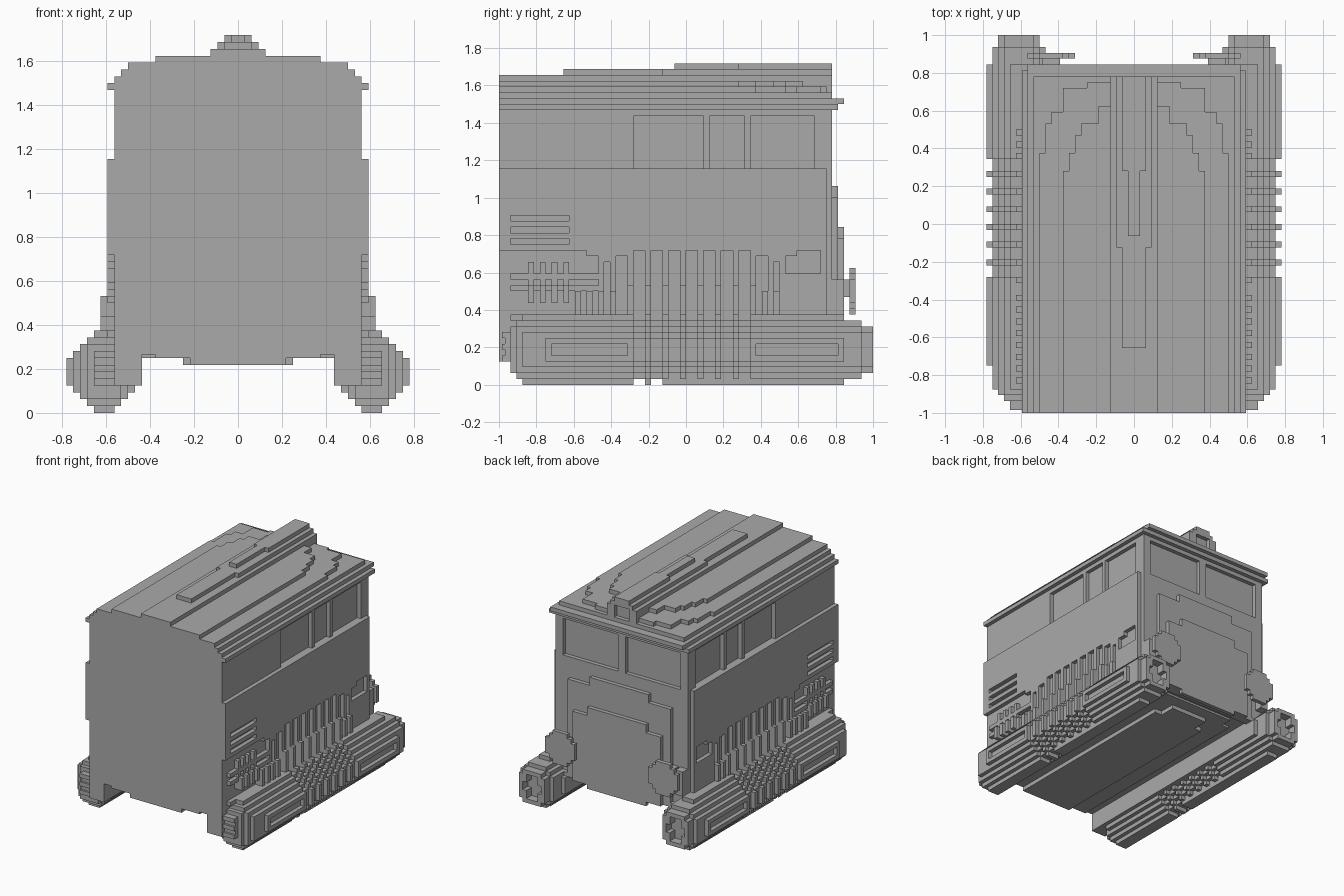
import bpy, bmesh

cube = bpy.data.objects.get("Cube")
if cube:
    bpy.data.objects.remove(cube, do_unlink=True)

U = 1 / 32  # one block unit

grey = bpy.data.materials.new("plain_grey")
grey.use_nodes = True
grey.diffuse_color = (0.4, 0.4, 0.4, 1)
grey.node_tree.nodes["Principled BSDF"].inputs["Base Color"].default_value = (0.4, 0.4, 0.4, 1)


class Part:
    """A named mesh gathered from boxes and extruded outlines, in block units."""

    def __init__(self, name):
        self.name, self.bm = name, bmesh.new()

    def prism(self, axis, outline, a, b):
        place = {"x": lambda p, d: (d, p[0], p[1]),
                 "y": lambda p, d: (p[0], d, p[1]),
                 "z": lambda p, d: (p[0], p[1], d)}[axis]
        lo, hi = ([self.bm.verts.new([U * c for c in place(p, d)]) for p in outline]
                  for d in (a, b))
        n = len(outline)
        self.bm.faces.new(lo)
        self.bm.faces.new(hi[::-1])
        for i in range(n):
            j = (i + 1) % n
            self.bm.faces.new((lo[i], hi[i], hi[j], lo[j]))
        return self

    def box(self, x0, x1, y0, y1, z0, z1):
        return self.prism("z", [(x0, y0), (x1, y0), (x1, y1), (x0, y1)], z0, z1)

    def done(self, mirror=False):
        bmesh.ops.recalc_face_normals(self.bm, faces=self.bm.faces)
        mesh = bpy.data.meshes.new(self.name)
        self.bm.to_mesh(mesh)
        self.bm.free()
        mesh.materials.append(grey)
        ob = bpy.data.objects.new(self.name, mesh)
        bpy.context.collection.objects.link(ob)
        if mirror:
            ob.modifiers.new("Mirror", "MIRROR")


def stepped(rows, centre=0):
    """Symmetric stepped outline from rows of (half width, start, end)."""
    right = [p for w, a, b in rows for p in ((w, a), (w, b))]
    return [(centre + w, t) for w, t in right] + [(centre - w, t) for w, t in right[::-1]]


# Main body with a stepped underside
body = Part("body")
body.prism("y", stepped([(14, 8.5, 9), (18, 9, 37), (17, 37, 47)]), -32, 24)
body.prism("z", stepped([(12, -32, 20), (10, 20, 23)]), 8, 9)
body.prism("z", stepped([(7, -32, 16), (5, 16, 20)]), 7, 8)
body.done()

skirt = Part("lower_skirt")
skirt.box(14, 18, -32, 26, 4, 9).done(mirror=True)

# Cab sides: window band with pillars
band = Part("side_window_frame")
band.box(17, 18, -32, -9, 37, 47)
for y, w in ((3, 1), (10, 1), (22, 3)):
    band.box(17, 18, y, y + w, 37, 47)
band.box(17, 18, -9, 24, 46, 47)
band.done(mirror=True)

# Side wall plate, its lower edge stepping around vents and fins
edge = [(-32, 23), (-31, 30), (-19, 23), (-17, 22), (-15, 21), (-12, 22),
        (-10, 23), (12, 22), (14, 21), (17, 22), (19, 23), (24, 23)]
outline = [(24, 37), (-32, 37), edge[0]]
for (_, z), (y, z_next) in zip(edge, edge[1:]):
    outline += [(y, z)] + ([(y, z_next)] if z != z_next else [])
Part("side_wall").prism("x", outline, 18, 19).done(mirror=True)

# Louvred vent with its frame
vent = Part("side_vent")
vent.box(18, 19, -31, -30, 23, 30).box(18, 19, -20, -19, 23, 30)
vent.box(18, 19, -31, -19, 29, 30)
for z in (23, 25, 27):
    vent.box(18, 19, -30, -20, z, z + 1)
vent.done(mirror=True)

# Pipes crossed by short upright bars
pipes = Part("side_pipes")
for z in (16, 18):
    pipes.box(18, 19, -30, -15, z, z + 1)
for y in (-27, -25, -23, -21):
    pipes.box(18, 20, y, y + 1, 14, 17).box(18, 19, y, y + 1, 17, 21)
pipes.box(18, 19, -30, -15, 11, 12)
pipes.done(mirror=True)

# Tall fins along the middle of each side
fins = Part("side_fins")
for k in range(8):
    y = -10 + 3 * k
    fins.box(18, 19, y, y + 1, 11, 23).box(19, 20, y, y + 1, 11, 17)
for y in (-19, -17, -15, -13, 13, 15):
    fins.box(18, 20, y, y + 1, 11, 16)
for y in (-15, -13, 14, 16):
    fins.box(18, 19, y, y + 1, 12, 21)
fins.done(mirror=True)

rear_box = Part("side_rear_panel")
rear_box.box(18, 19, 17, 23, 12, 19).box(18, 19, 23, 24, 12, 23).done(mirror=True)

# Rounded side tanks with step-down ends
CX, CZ = 19.5, 6


def tank_rows(max_w, cut=0, shrink=0):
    rows = []
    for z in range(cut, 12 - cut):
        w = min(min(z, 11 - z) + 1.5, 5.5) - shrink
        rows.append((min(w, max_w), z, z + 1))
    return stepped(rows, CX)


tank = Part("side_tank")
for max_w, cut, shrink, y0, y1 in (
        (1.5, 4, 0, -31, -30), (2.5, 2, 0, -30, -29), (3.5, 1, 0, -29, -28),
        (4.5, 0, 0, -28, -9), (4.5, 1, 1, -9, 11),
        (4.5, 0, 0, 11, 27), (4.5, 1, 0, 27, 30)):
    tank.prism("y", tank_rows(max_w, cut, shrink), y0, y1)
tank.box(14, 15, -24, 27, 4, 8)
tank.box(18, 21, -4, 11, 0, 1)
# Framed recesses on the outer face
for y0, y1 in ((-24, -9), (11, 27)):
    tank.box(24, 25, y0, y1, 4, 5).box(24, 25, y0, y1, 7, 8)
    tank.box(24, 25, y0, y0 + 1, 5, 7).box(24, 25, y1 - 1, y1, 5, 7)
tank.done(mirror=True)

ribs = Part("tank_ribs")
for k in range(6):
    ribs.prism("y", tank_rows(5.5), 3 * k - 7, 3 * k - 6)
ribs.done(mirror=True)

# Toothed ring on the rear end, small slats on the front end
ring = Part("tank_rear_ring")
for i in range(-4, 5):
    for k in range(-4, 4):
        r = (i * i + (k + 0.5) ** 2) ** 0.5
        if 2.8 < r < 4.3 and abs(i) < 4 or (abs(i) == 2 and k in (-2, 1)):
            ring.box(CX + i - 0.5, CX + i + 0.5, 30, 32, CZ + k, CZ + k + 1)
ring.done(mirror=True)

slats = Part("tank_front_slats")
for z in (4, 6, 8):
    slats.box(18, 21, -31.5, -30, z, z + 1)
slats.done(mirror=True)

# Rear wall: window frame and layered panels
rear = Part("rear_wall")
rear.box(-18, 18, 24, 25, 8, 37).box(-18, 18, 24, 25, 46, 47)
for x0, x1 in ((-18, -16), (-1, 1), (16, 18)):
    rear.box(x0, x1, 24, 25, 37, 46)
rear.done()
Part("rear_outer_panel").prism("y", stepped([(14, 8, 32), (8, 32, 34)]), 25, 26).done()
Part("rear_inner_panel").prism(
    "y", stepped([(8, 7, 8), (12, 8, 25), (8, 25, 27)]), 26, 27).done()

# Rear buffers
buffer = Part("rear_buffer")
buffer.prism("y", stepped([(2, 12, 13), (3, 13, 14), (4, 14, 18), (3, 18, 19), (2, 19, 20)], 14),
             28, 29)
buffer.box(12.5, 15.5, 25, 28, 15, 18).box(16, 18, 24, 27, 12, 18)
buffer.done(mirror=True)

# Roof: stacked layers, hipped toward the rear
roof = Part("roof")
for z, w, y in ((47, 19, 26), (48, 18, 27), (49, 17, 25)):
    roof.box(-w, w, -32, y, z, z + 1)
roof.prism("z", stepped([(16, -32, 12), (15, 12, 17), (14, 17, 19),
                         (12, 19, 23), (8, 23, 24)]), 50, 51)
roof.prism("z", stepped([(12, -32, 9), (11, 9, 12), (10, 12, 15),
                         (9, 15, 17), (6, 17, 20)]), 51, 52)
roof.done()

# Roof ridge with an open arch at the rear
ridge = Part("roof_ridge")
ridge.box(-4, 4, -32, 24, 50, 53)
ridge.prism("z", stepped([(2, -21, -4), (3, -4, 25)]), 53, 54)
ridge.prism("z", stepped([(1, -2, 9), (2, 9, 25)]), 54, 55)
ridge.box(-4, -2, 24, 25, 50, 53).box(2, 4, 24, 25, 50, 53)
ridge.done()
